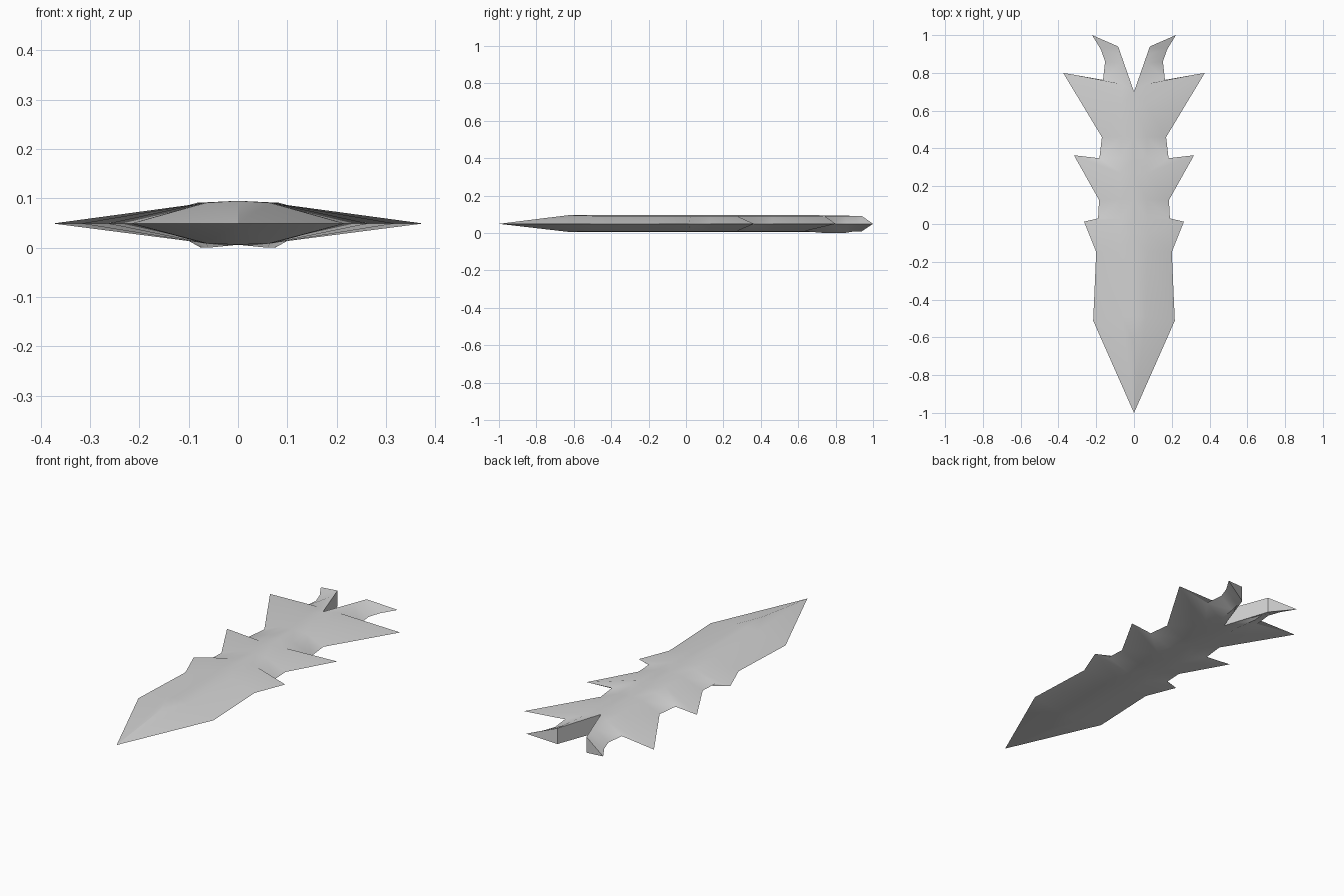
import bpy, bmesh, math

if "Cube" in bpy.data.objects:
    bpy.data.objects.remove(bpy.data.objects["Cube"], do_unlink=True)

MID = 0.049      # height of the sharp rim
NOTCH = 0.70     # where the tail fork begins

# Each row: rim x, rim y, shoulder x, shoulder y
ROWS = [
    (0.0, -1.0, 0.0, -0.63),
    (0.216, -0.512, 0.065, -0.49),
    (0.20, -0.148, 0.07, -0.15),
    (0.264, 0.012, 0.07, -0.05),
    (0.19, 0.03, 0.07, 0.03),
    (0.185, 0.127, 0.07, 0.13),
    (0.318, 0.364, 0.07, 0.27),
    (0.183, 0.348, 0.07, 0.35),
    (0.17, 0.46, 0.07, 0.46),
    (0.375, 0.80, 0.065, 0.63),
    (0.164, 0.763, 0.06, 0.74),
    (0.153, 0.86, 0.075, 0.85),
    (0.176, 0.925, 0.08, 0.90),
    (0.222, 1.0, 0.084, 0.94),
]

bm = bmesh.new()
cache = {}


def vert(x, y, z):
    key = (round(x, 4), round(y, 4), round(z, 4))
    if key not in cache:
        cache[key] = bm.verts.new(key)
    return cache[key]


def face(*points):
    verts = list(dict.fromkeys(vert(*p) for p in points))
    if len(verts) > 2 and not bm.faces.get(verts):
        bm.faces.new(verts)


def shoulder_z(y, top):
    if top:
        return 0.095 if y < -0.6 else 0.091
    if y < -0.6:
        return 0.006
    return 0.0 if 0.7 < y < 0.87 else 0.009


def centre(y, top):
    return (0, min(y, NOTCH), 0.095 if top else 0.006)


for side in (1, -1):
    # Upper and lower skins: sloping flanks and a raised spine
    for top in (True, False):
        for a, b in zip(ROWS, ROWS[1:]):
            rim_a, rim_b = [(side * r[0], r[1], MID) for r in (a, b)]
            sh_a, sh_b = [(side * r[2], r[3], shoulder_z(r[3], top)) for r in (a, b)]
            face(rim_a, rim_b, sh_b, sh_a)
            face(sh_a, sh_b, centre(b[3], top), centre(a[3], top))
    # Upright inner wall of the fork, closed at the prong point
    tip_x, tip_y, cx, cy = ROWS[-1]
    upper = (side * cx, cy, shoulder_z(cy, True))
    lower = (side * cx, cy, shoulder_z(cy, False))
    face(centre(cy, True), upper, lower, centre(cy, False))
    face((side * tip_x, tip_y, MID), upper, lower)

bmesh.ops.recalc_face_normals(bm, faces=bm.faces)
mesh = bpy.data.meshes.new("barbed_blade")
bm.to_mesh(mesh)
bm.free()

# Single grey metal
grey = bpy.data.materials.new("light_grey")
grey.use_nodes = True
colour = (0.65, 0.65, 0.65, 1)
grey.diffuse_color = colour
grey.node_tree.nodes["Principled BSDF"].inputs["Base Color"].default_value = colour
mesh.materials.append(grey)

blade = bpy.data.objects.new("barbed_blade", mesh)
bpy.context.collection.objects.link(blade)
bpy.ops.object.select_all(action="DESELECT")
blade.select_set(True)
bpy.context.view_layer.objects.active = blade
bpy.ops.object.shade_smooth_by_angle(angle=math.radians(30))
